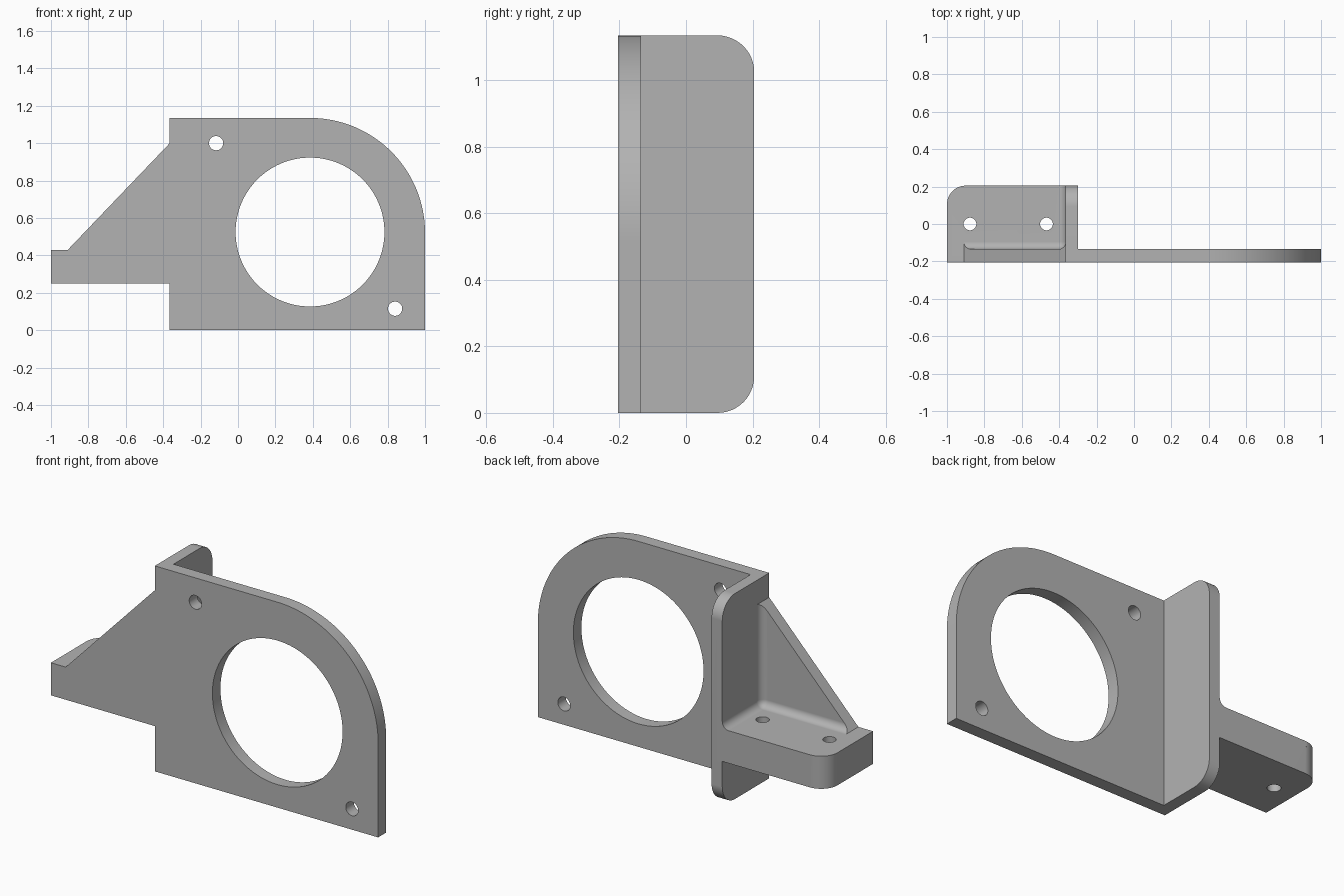
import bpy
import bmesh
from math import cos, sin, radians

cube = bpy.data.objects.get("Cube")
if cube:
    bpy.data.objects.remove(cube, do_unlink=True)

# Main dimensions
LEFT, RIGHT, TOP = -1.0, 1.0, 1.135
FRONT, BACK, PLATE_BACK = -0.205, 0.205, -0.135
FLANGE_OUT, FLANGE_IN = -0.365, -0.30
SHELF_LOW, SHELF_TOP = 0.25, 0.43
BORE_X, BORE_Z = 0.385, 0.525
FILLET = 0.04


def arc(cx, cy, r, start, end, steps=12):
    angles = [radians(start + (end - start) * i / steps) for i in range(steps + 1)]
    return [(cx + r * cos(a), cy + r * sin(a)) for a in angles]


def prism(name, outline, axis, low, high):
    """Extrude a closed 2D outline along the given axis."""
    place = {"x": lambda u, v, t: (t, u, v),
             "y": lambda u, v, t: (u, t, v),
             "z": lambda u, v, t: (u, v, t)}[axis]
    bm = bmesh.new()
    face = bm.faces.new([bm.verts.new(place(u, v, low)) for u, v in outline])
    new = bmesh.ops.extrude_face_region(bm, geom=[face])["geom"]
    shift = place(0, 0, high - low)
    bmesh.ops.translate(bm, vec=shift, verts=[g for g in new if isinstance(g, bmesh.types.BMVert)])
    bmesh.ops.recalc_face_normals(bm, faces=bm.faces)
    mesh = bpy.data.meshes.new(name)
    bm.to_mesh(mesh)
    bm.free()
    obj = bpy.data.objects.new(name, mesh)
    bpy.context.collection.objects.link(obj)
    return obj


def apply(obj, kind, **settings):
    mod = obj.modifiers.new(kind.title(), kind)
    for key, value in settings.items():
        setattr(mod, key, value)
    bpy.context.view_layer.objects.active = obj
    bpy.ops.object.modifier_apply(modifier=mod.name)


def combine(obj, other, operation):
    other.hide_render = True
    apply(obj, "BOOLEAN", operation=operation, solver="EXACT", object=other)
    bpy.data.objects.remove(other, do_unlink=True)


def drill(obj, axis, u, v, r, low, high, steps=32):
    circle = arc(u, v, r, 0, 360, steps)[:-1]
    combine(obj, prism("drill", circle, axis, low, high), "DIFFERENCE")


# Face plate with one large rounded corner
bracket = prism("mounting_bracket",
                [(FLANGE_OUT, 0), (RIGHT, 0)]
                + arc(BORE_X, TOP - (RIGHT - BORE_X), RIGHT - BORE_X, 0, 90, 40)
                + [(FLANGE_OUT, TOP)],
                "y", FRONT, PLATE_BACK)

# Side flange with rounded rear corners
r = 0.11
flange = prism("side_flange",
               [(FRONT, 0)] + arc(BACK - r, r, r, -90, 0)
               + arc(BACK - r, TOP - r, r, 0, 90) + [(FRONT, TOP)],
               "x", FLANGE_OUT, FLANGE_IN)

# Shelf with one rounded rear corner
r = 0.1
shelf = prism("shelf",
              [(LEFT, FRONT), (FLANGE_OUT + 0.03, FRONT), (FLANGE_OUT + 0.03, BACK)]
              + arc(LEFT + r, BACK - r, r, 90, 180),
              "z", SHELF_LOW, SHELF_TOP)

# Gusset: a solid wedge hollowed by a rounded block, which leaves the fillets
gusset = prism("gusset",
               [(-0.91, SHELF_TOP), (-0.91, 0.4), (-0.335, 0.4), (-0.335, 1.0), (FLANGE_OUT, 1.0)],
               "y", FRONT, BACK)
hollow = prism("hollow",
               [(-1.5, SHELF_TOP), (FLANGE_OUT, SHELF_TOP), (FLANGE_OUT, 1.5), (-1.5, 1.5)],
               "y", PLATE_BACK, 0.6)
apply(hollow, "BEVEL", width=FILLET, segments=6)
combine(gusset, hollow, "DIFFERENCE")

for part in (flange, shelf, gusset):
    combine(bracket, part, "UNION")

# Large bore, plate holes and shelf holes
drill(bracket, "y", BORE_X, BORE_Z, 0.398, -0.4, 0, 96)
for x, z in ((-0.117, 1.0), (0.84, 0.115)):
    drill(bracket, "y", x, z, 0.038, -0.4, 0)
for x in (-0.877, -0.468):
    drill(bracket, "z", x, 0, 0.034, 0.1, 0.6)

# Grey metal
grey = bpy.data.materials.new("grey_metal")
grey.use_nodes = True
colour = (0.45, 0.45, 0.45, 1)
grey.diffuse_color = colour
grey.node_tree.nodes["Principled BSDF"].inputs["Base Color"].default_value = colour
bracket.data.materials.clear()
bracket.data.materials.append(grey)
for face in bracket.data.polygons:
    face.material_index = 0

# Smooth rounded areas, crisp edges, level flat faces
bpy.ops.object.select_all(action="DESELECT")
bracket.select_set(True)
bpy.context.view_layer.objects.active = bracket
bpy.ops.object.shade_smooth_by_angle(angle=radians(30))
normals = bracket.modifiers.new("Weighted normals", "WEIGHTED_NORMAL")
normals.keep_sharp = True
